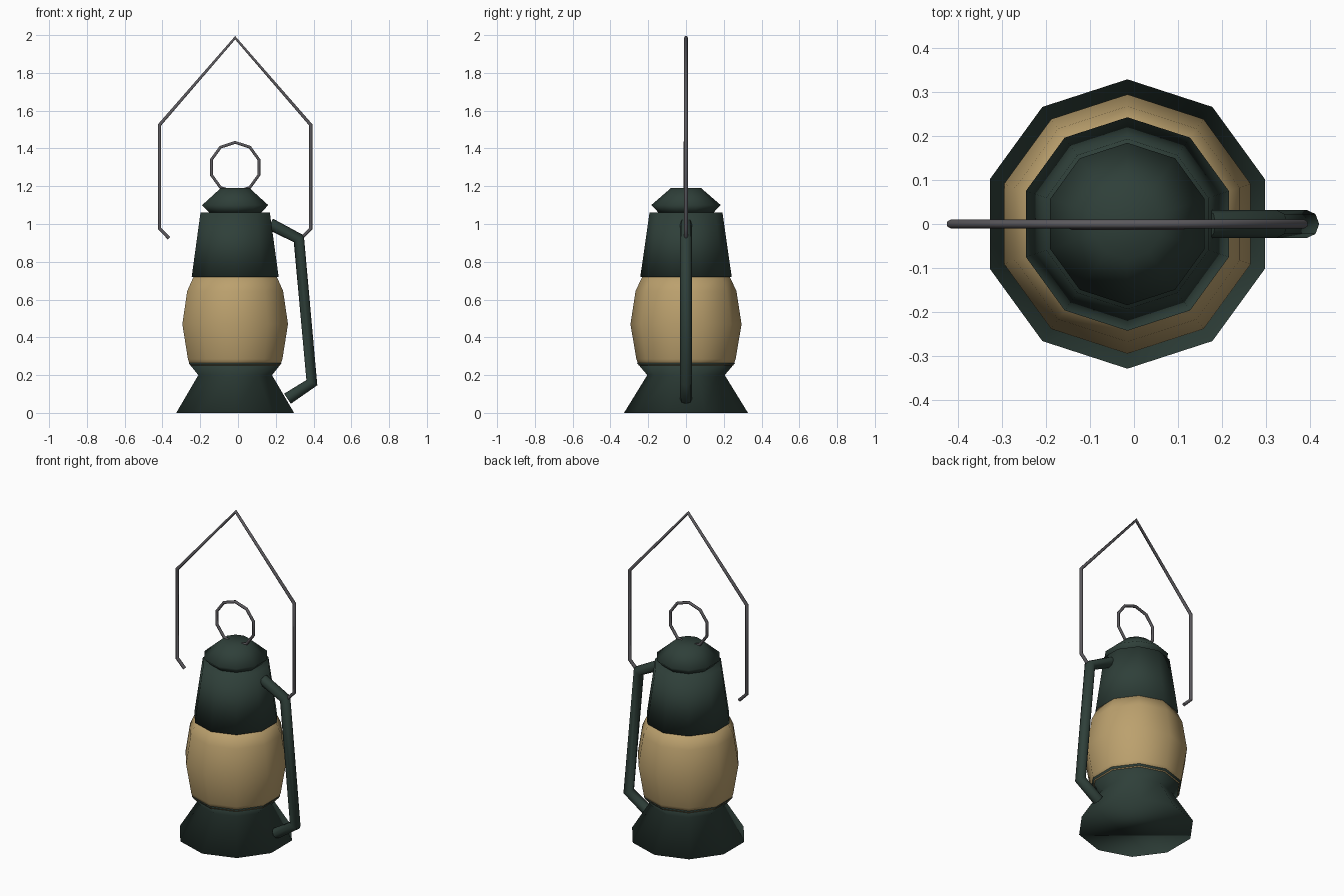
import bpy
import bmesh
from math import cos, sin, pi, tau

cube = bpy.data.objects.get("Cube")
if cube:
    bpy.data.objects.remove(cube, do_unlink=True)

SIDES = 10
AXIS_X = -0.015


def material(name, rgb, roughness):
    mat = bpy.data.materials.new(name)
    mat.use_nodes = True
    color = (*rgb, 1)
    mat.diffuse_color = color
    shader = mat.node_tree.nodes["Principled BSDF"]
    shader.inputs["Base Color"].default_value = color
    shader.inputs["Roughness"].default_value = roughness
    return mat


def lathe(name, profile, mat):
    """Closed ten-sided solid of revolution from (radius, height) pairs."""
    bm = bmesh.new()
    rings = []
    for radius, z in profile:
        angles = [pi / 2 + tau * i / SIDES for i in range(SIDES)]
        rings.append([bm.verts.new((radius * cos(a), radius * sin(a), z)) for a in angles])
    for low, high in zip(rings, rings[1:]):
        for i in range(SIDES):
            j = (i + 1) % SIDES
            bm.faces.new((low[i], low[j], high[j], high[i]))
    bm.faces.new(rings[0][::-1])
    bm.faces.new(rings[-1])
    for face in bm.faces:
        face.smooth = True
    mesh = bpy.data.meshes.new(name)
    bm.to_mesh(mesh)
    bm.free()
    mesh.materials.append(mat)
    obj = bpy.data.objects.new(name, mesh)
    obj.location.x = AXIS_X
    bpy.context.collection.objects.link(obj)
    return obj


def tube(name, path, radius, mat, closed=False, resolution=2, y=0.0):
    """Angular round bar along (x, z) points."""
    curve = bpy.data.curves.new(name, "CURVE")
    curve.dimensions = "3D"
    curve.bevel_depth = radius
    curve.bevel_resolution = resolution
    curve.use_fill_caps = True
    spline = curve.splines.new("POLY")
    spline.points.add(len(path) - 1)
    for point, (x, z) in zip(spline.points, path):
        point.co = (x, y, z, 1)
    spline.use_cyclic_u = closed
    curve.materials.append(mat)
    obj = bpy.data.objects.new(name, curve)
    bpy.context.collection.objects.link(obj)
    bpy.ops.object.select_all(action="DESELECT")
    obj.select_set(True)
    bpy.context.view_layer.objects.active = obj
    bpy.ops.object.convert(target="MESH")
    return bpy.context.object


green = material("dark green enamel", (0.028, 0.050, 0.041), 0.6)
amber = material("amber glass", (0.50, 0.355, 0.155), 0.5)
steel = material("grey steel", (0.105, 0.100, 0.110), 0.5)

# Lamp body
lathe("base", [(0.328, 0), (0.205, 0.2), (0.26, 0.265)], green)
lathe("glass", [(0.25, 0.25), (0.263, 0.285), (0.294, 0.47), (0.267, 0.645), (0.225, 0.735)], amber)
lathe("chimney", [(0.242, 0.72), (0.193, 1.06)], green)
lathe("roof", [(0.14, 1.055), (0.184, 1.1), (0.08, 1.19)], green)

# Side handle
tube("side_handle", [(0.17, 1.0), (0.322, 0.922), (0.391, 0.16), (0.262, 0.075)], 0.032, green)

# Carrying ring on the roof
ring = [(AXIS_X + 0.132 * cos(pi / 2 + tau * i / SIDES),
         1.3 + 0.132 * sin(pi / 2 + tau * i / SIDES)) for i in range(SIDES)]
tube("carrying_ring", ring, 0.009, steel, closed=True, resolution=1, y=-0.005)

# Mirrored hanging wire, hooked inward at both ends
half = [(0.35, 0.925), (0.4, 0.975), (0.4, 1.525)]
left = [(AXIS_X + x, z) for x, z in half]
right = [(AXIS_X - x, z) for x, z in half]
tube("hanging_wire", left + [(AXIS_X, 1.986)] + right[::-1], 0.0105, steel, resolution=1)
